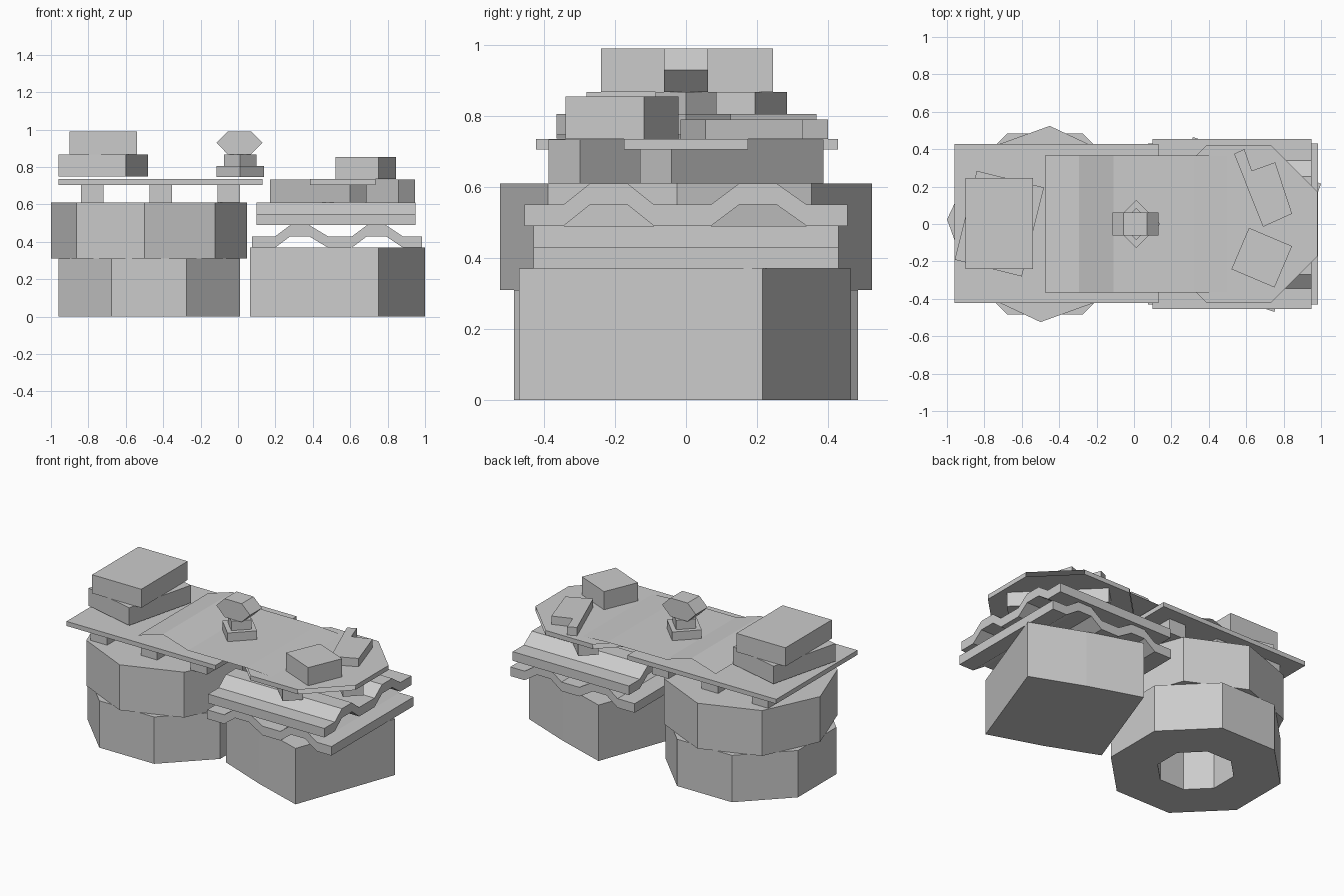
import bpy, bmesh
from math import cos, sin, radians, pi
from mathutils import Matrix, Vector

cube = bpy.data.objects.get("Cube")
if cube:
    bpy.data.objects.remove(cube, do_unlink=True)

grey = bpy.data.materials.new("plain grey")
grey.use_nodes = True
grey.diffuse_color = (0.6, 0.6, 0.6, 1)
grey.node_tree.nodes["Principled BSDF"].inputs["Base Color"].default_value = (0.6, 0.6, 0.6, 1)


def finish(name, bm):
    mesh = bpy.data.meshes.new(name)
    bm.to_mesh(mesh)
    bm.free()
    mesh.materials.append(grey)
    obj = bpy.data.objects.new(name, mesh)
    bpy.context.collection.objects.link(obj)
    return obj


def prism(name, outline, start, end, axis="z", open_sides=None):
    """Extrude a flat outline along an axis; the outline uses the other two axes in order."""
    def place(p, t):
        if axis == "z":
            return (p[0], p[1], t)
        if axis == "y":
            return (p[0], t, p[1])
        return (t, p[0], p[1])
    bm = bmesh.new()
    low = [bm.verts.new(place(p, start)) for p in outline]
    high = [bm.verts.new(place(p, end)) for p in outline]
    bm.faces.new(low)
    bm.faces.new(high)
    n = len(outline)
    for i in range(n):
        if open_sides is None or i % 2 != open_sides:
            j = (i + 1) % n
            bm.faces.new((low[i], low[j], high[j], high[i]))
    bmesh.ops.recalc_face_normals(bm, faces=bm.faces)
    return finish(name, bm)


def box(name, centre, size, z0, z1, angle=0):
    bm = bmesh.new()
    bmesh.ops.create_cube(bm, size=1)
    turn = Matrix.Rotation(radians(angle), 4, "Z")
    shift = Matrix.Translation((centre[0], centre[1], (z0 + z1) / 2))
    scale = Matrix.Diagonal((size[0], size[1], z1 - z0, 1))
    bm.transform(shift @ turn @ scale)
    return finish(name, bm)


def ngon(cx, cy, radius, sides, angle):
    return [(cx + radius * cos(radians(angle) + 2 * pi * k / sides),
             cy + radius * sin(radians(angle) + 2 * pi * k / sides)) for k in range(sides)]


def tube(name, cx, outer, inner, z0, z1, angle):
    bm = bmesh.new()
    rings = []
    for radius, z in ((outer, z0), (outer, z1), (inner, z1), (inner, z0)):
        rings.append([bm.verts.new((x, y, z)) for x, y in ngon(cx, 0, radius, 8, angle)])
    for r in range(4):
        a, b = rings[r], rings[(r + 1) % 4]
        for i in range(8):
            j = (i + 1) % 8
            bm.faces.new((a[i], a[j], b[j], b[i]))
    bmesh.ops.recalc_face_normals(bm, faces=bm.faces)
    return finish(name, bm)


def corrugated(name, stations, z, span, axis):
    """Two-humped sheet: stations are bends along its width, raised in the middle of each hump."""
    lift = 0.06
    top = [(s, z + lift * (1 + (k % 4 in (2, 3)))) for k, s in enumerate(stations)]
    bottom = [(s, h - lift) for s, h in top]
    return prism(name, top + bottom[::-1], span[0], span[1], axis)


# stacked octagonal rings on the right
tube("lower_ring", -0.475, 0.525, 0.235, 0, 0.31, 22.5)
tube("upper_ring", -0.475, 0.525, 0.235, 0.31, 0.61, -2.7)

# turned block on the left
prism("block_base", [(1.0, 0.215), (0.66, 0.35), (0.315, 0.465),
                     (0.065, -0.22), (0.403, -0.355), (0.75, -0.47)], 0, 0.37)

# crossed corrugated sheets
corrugated("lower_corrugated_sheet",
           [0.075, 0.2, 0.28, 0.38, 0.48, 0.61, 0.69, 0.79, 0.88, 0.985],
           0.37, (-0.43, 0.43), "y")
corrugated("upper_corrugated_sheet",
           [-0.455, -0.345, -0.27, -0.165, -0.09, 0.07, 0.15, 0.255, 0.34, 0.455],
           0.49, (0.10, 0.95), "x")

# slanted bars under the octagonal plate
for label, side in (("front", -1), ("back", 1)):
    box(label + "_slanted_bar", (0.558 + side * 0.13, side * 0.129),
        (0.605, 0.125), 0.61, 0.733, 135)

# octagonal plate, open at its cut corners
prism("octagonal_plate", ngon(0.56, 0, 0.455, 8, 22.5), 0.705, 0.735, "z", open_sides=1 - 1)

# long plate on three bars
for label, x in (("outer", -0.78), ("middle", -0.413), ("inner", -0.05)):
    box(label + "_bar", (x, 0), (0.12, 0.68), 0.61, 0.705)
box("long_plate", (-0.415, 0.003), (1.09, 0.85), 0.705, 0.735)

# thin folded bridge between both plates
bm = bmesh.new()
rows = [[bm.verts.new((x, y, z)) for y in (-0.365, 0.367)]
        for x, z in ((-0.475, 0.75), (-0.295, 0.805), (-0.11, 0.748), (0.32, 0.748), (0.5, 0.737))]
for a, b in zip(rows, rows[1:]):
    bm.faces.new((a[0], b[0], b[1], a[1]))
finish("folded_bridge", bm)

# stacked boxes on the long plate
box("turned_box", (-0.72, 0.002), (0.37, 0.49), 0.75, 0.867, -14)
box("top_box", (-0.72, 0.003), (0.36, 0.485), 0.867, 0.99)

# centre ornament
box("ornament_foot", (0.012, 0), (0.18, 0.18), 0.748, 0.805, 45)
box("ornament_neck", (0.012, 0), (0.122, 0.122), 0.805, 0.867, 45)
prism("ornament_head", [(-0.115, 0.93), (-0.055, 0.99), (0.07, 0.99),
                        (0.132, 0.93), (0.07, 0.868), (-0.055, 0.868)], -0.062, 0.062, "y")

# pieces on the octagonal plate
box("small_block", (0.683, -0.18), (0.25, 0.24), 0.735, 0.855, -23)
prism("bent_block", [(0.535, 0.375), (0.59, 0.40), (0.63, 0.285),
                     (0.755, 0.33), (0.845, 0.055), (0.69, -0.015)], 0.735, 0.79)
